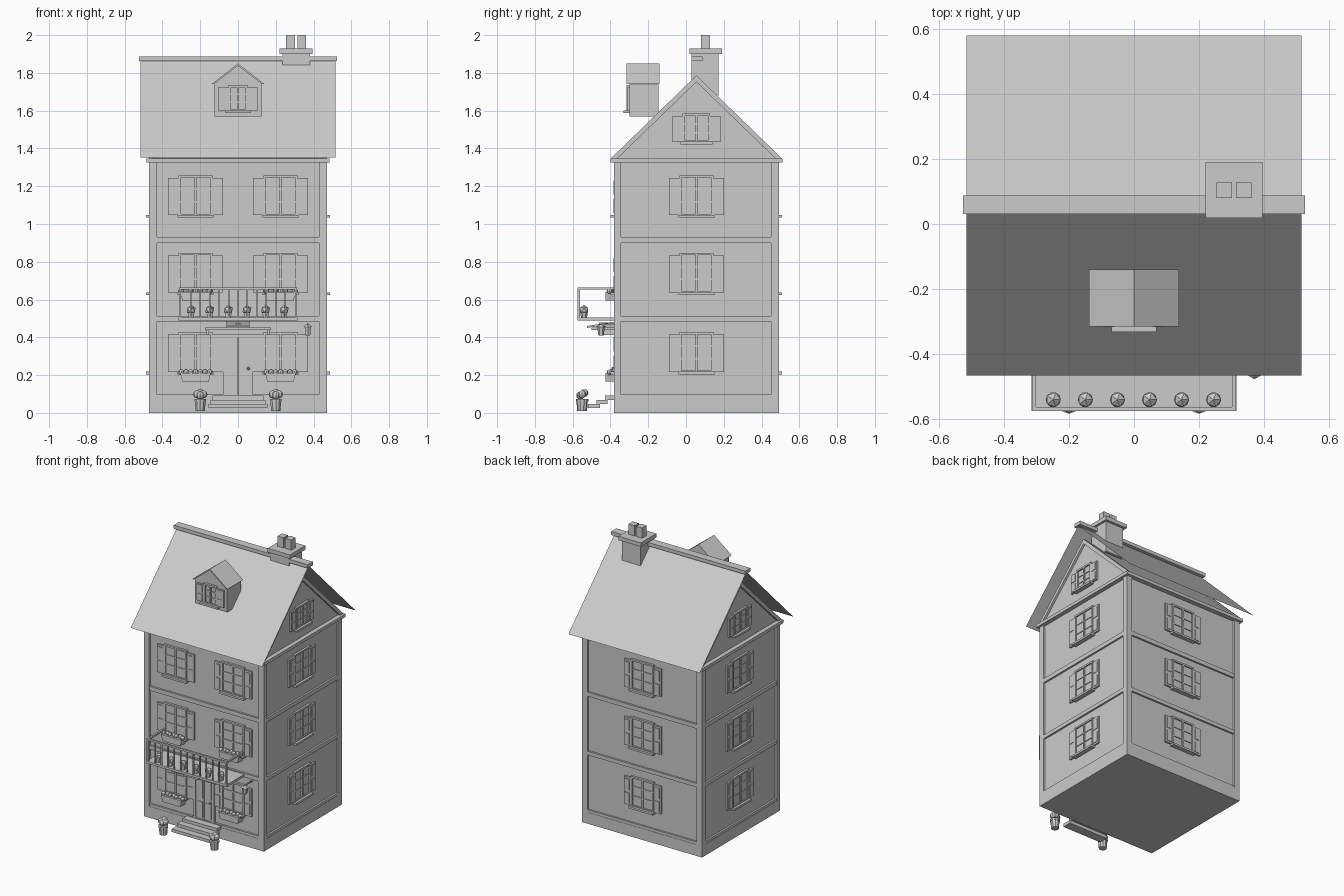
import bpy, bmesh, math
from mathutils import Matrix, Vector

if "Cube" in bpy.data.objects:
    bpy.data.objects.remove(bpy.data.objects["Cube"])

CY = 0.055  # y of the house centre line


def finish(name, bm, matrix=None):
    if matrix:
        bmesh.ops.transform(bm, matrix=matrix, verts=bm.verts)
    me = bpy.data.meshes.new(name)
    bm.to_mesh(me)
    bm.free()
    ob = bpy.data.objects.new(name, me)
    bpy.context.collection.objects.link(ob)
    return ob


def add_box(bm, x0, x1, y0, y1, z0, z1):
    m = Matrix.Translation(((x0 + x1) / 2, (y0 + y1) / 2, (z0 + z1) / 2))
    m = m @ Matrix.Diagonal((x1 - x0, y1 - y0, z1 - z0, 1))
    bmesh.ops.create_cube(bm, size=1, matrix=m)


def boxes(name, items, matrix=None):
    bm = bmesh.new()
    for b in items:
        add_box(bm, *b)
    return finish(name, bm, matrix)


def add_prism(bm, pts, axis, a, b):
    """Extrude a profile along x (points are y,z) or y (points are x,z)."""
    def at(p, t):
        return (t, p[0], p[1]) if axis == 'x' else (p[0], t, p[1])
    f = bm.faces.new([bm.verts.new(at(p, a)) for p in pts])
    r = bmesh.ops.extrude_face_region(bm, geom=[f])
    vs = [v for v in r['geom'] if isinstance(v, bmesh.types.BMVert)]
    bmesh.ops.translate(bm, verts=vs, vec=Vector(at((0, 0), b - a)))
    bmesh.ops.recalc_face_normals(bm, faces=bm.faces)


def prism(name, pts, axis, a, b):
    bm = bmesh.new()
    add_prism(bm, pts, axis, a, b)
    return finish(name, bm)


def add_ball(bm, x, y, z, r):
    bmesh.ops.create_uvsphere(bm, u_segments=8, v_segments=6, radius=r,
                              matrix=Matrix.Translation((x, y, z)))


def add_cone(bm, x, y, z0, z1, r0, r1, n=10):
    bmesh.ops.create_cone(bm, cap_ends=True, segments=n, radius1=r0, radius2=r1, depth=z1 - z0,
                          matrix=Matrix.Translation((x, y, (z0 + z1) / 2)))


def window(name, x, y, z, angle, w=0.29, h=0.21):
    """Shuttered window, bottom centre at x, y, z; local -y faces out."""
    s, c = w / 2, w / 2 - 0.055
    items = [(-c, c, -0.006, 0.004, 0, h)]                                   # glass
    items += [(-c, c, -0.015, 0, a, a + 0.012) for a in (0, h - 0.007)]      # frame rails
    items += [(a - .006, a + .006, -0.014, 0, 0, h) for a in (-c + .006, 0, c - .006)]
    items += [(-c, c, -0.011, 0, h * k - .004, h * k + .004) for k in (.36, .68)]
    for q in (-1, 1):                                                        # shutters
        a, b = sorted((q * c, q * s))
        items.append((a, b, -0.012, 0, 0.005, h - 0.008))
        for k in (.08, .54):
            items.append((a + .01, b - .01, -0.016, 0, h * k, h * (k + .36)))
    items.append((-w * .33, w * .33, -0.032, 0, -0.008, 0.006))              # sill
    boxes(name, items, Matrix.Translation((x, y, z)) @ Matrix.Rotation(angle, 4, 'Z'))


# walls, base and cornice
boxes("walls", [(-.455, .455, -.367, .477, .01, 1.34)])
boxes("plinth", [(-.47, .47, -.382, .492, 0, .08)])
boxes("cornice", [(-.485, .485, -.40, .51, 1.325, 1.347)])

# corner posts and horizontal trim
posts = []
for a, b in ((-.47, -.428), (.428, .47)):
    for c, d in ((-.382, -.345), (.45, .492)):
        posts.append((a, b, c, d, .08, 1.33))
boxes("corner_posts", posts)
boxes("floor_bands", [(-.468, .468, -.38, .49, a, b) for a, b in
                      ((.08, .098), (.485, .512), (.90, .93))])

# attic with raised gable boards
prism("attic", [(-.39, 1.345), (.50, 1.345), (CY, 1.775)], 'x', -.455, .455)
for n, a, b in (("left", -.47, -.45), ("right", .45, .47)):
    bm = bmesh.new()
    for q in (-1, 1):
        add_prism(bm, [(CY + q * .455, 1.345), (CY + q * .42, 1.345),
                       (CY, 1.752), (CY, 1.787)], 'x', a, b)
    finish(n + "_gable_boards", bm)

# thin roof sheets and ridge
bm = bmesh.new()
L = [[bm.verts.new((x, y, z)) for x in (-.515, .515)]
     for y, z in ((-.465, 1.352), (.057, 1.868), (.58, 1.352))]
for a, b in ((0, 1), (1, 2)):
    bm.faces.new((L[a][0], L[a][1], L[b][1], L[b][0]))
finish("roof", bm)
boxes("ridge_cap", [(-.525, .525, .03, .087, 1.863, 1.888)])

# chimney
boxes("chimney", [(.235, .38, .03, .172, 1.68, 1.9), (.22, .395, .018, .19, 1.9, 1.928)])
boxes("chimney_pots", [(a, a + .047, .08, .128, 1.928, 2.0) for a in (.254, .314)])

# dormer
prism("dormer", [(-.125, 1.57), (.125, 1.57), (.125, 1.745), (0, 1.84), (-.125, 1.745)],
      'y', -.30, -.145)
prism("dormer_roof", [(-.138, 1.742), (0, 1.85), (.138, 1.742), (.125, 1.742), (0, 1.838),
                      (-.125, 1.742)], 'y', -.315, -.14)
window("dormer_window", 0, -.30, 1.595, 0, .21, .135)

# windows on all sides
for i, z in enumerate((.212, .632, 1.042)):
    for q in (-1, 1):
        window(f"front_window_{i}_{q}", q * .225, -.367, z, 0)
        window(f"side_window_{i}_{q}", q * .455, CY, z, q * math.pi / 2)
    window(f"back_window_{i}", 0, .477, z, math.pi)
for q in (-1, 1):
    window(f"gable_window_{q}", q * .455, CY, 1.43, q * math.pi / 2, .255, .15)

# door
boxes("door", [(-.065, -.002, -.376, -.36, .085, .40), (.002, .065, -.376, -.36, .085, .40)]
      + [(a, b, -.379, -.36, c, d) for a, b in ((-.055, -.012), (.012, .055))
         for c, d in ((.11, .22), (.25, .38))])
boxes("door_frame", [(-.08, -.065, -.382, -.36, .08, .415), (.065, .08, -.382, -.36, .08, .415),
                     (-.08, .08, -.382, -.36, .40, .418)])
bm = bmesh.new()
add_ball(bm, .055, -.388, .235, .008)
finish("door_knob", bm)

# front steps
boxes("steps", [(-.155 + i * .01, .155 - i * .01, -.52 + i * .046, -.455 + i * .04,
                 .025 + i * .022, .047 + i * .022) for i in range(3)])

# canopy above the door
bm = bmesh.new()
for q in (-1, 1):
    add_prism(bm, [(0, .462), (0, .478), (q * .07, .448), (q * .07, .438)], 'y', -.46, -.37)
    add_box(bm, q * .16 - .006, q * .16 + .006, -.44, -.37, .412, .44)
add_prism(bm, [(-.525, .45), (-.525, .46), (-.37, .484), (-.37, .474)], 'x', -.06, .06)
add_box(bm, -.175, .175, -.50, -.37, .44, .452)
finish("door_canopy", bm)

# lantern
bm = bmesh.new()
add_cone(bm, .37, -.45, .41, .455, .014, .02, 6)
add_cone(bm, .37, -.45, .455, .468, .027, .012, 6)
add_box(bm, .366, .374, -.45, -.36, .466, .474)
finish("lantern", bm)

# balcony
boxes("balcony_floor", [(-.315, .315, -.575, -.37, .488, .505)])
rail = [(-.313, .313, -.575, -.562, .653, .665)]
for q in (-1, 1):
    a, b = sorted((q * .301, q * .313))
    rail += [(a, b, -.575, -.38, .653, .665), (a, b, -.575, -.562, .5, .66)]
for i in range(11):
    x = -.25 + i * .05
    rail.append((x - .004, x + .004, -.573, -.565, .5, .66))
boxes("balcony_railing", rail)
for i in range(6):
    x = -.248 + i * .0985
    bm = bmesh.new()
    add_cone(bm, x, -.54, .505, .535, .016, .02, 6)
    bmesh.ops.create_icosphere(bm, subdivisions=1, radius=.026,
                               matrix=Matrix.Translation((x, -.54, .545)))
    finish(f"balcony_plant_{i}", bm)

# flower boxes under the front windows
for i, z in enumerate((.165, .595)):
    for q in (-1, 1):
        bm = bmesh.new()
        add_prism(bm, [(q * .225 - .07, z), (q * .225 + .07, z), (q * .225 + .08, z + .045),
                       (q * .225 - .08, z + .045)], 'y', -.425, -.37)
        finish(f"flower_box_{i}_{q}", bm)
        bm = bmesh.new()
        for k in range(7):
            add_ball(bm, q * .225 - .075 + k * .025, -.405 + (k % 2) * .01, z + .05, .015)
        finish(f"flowers_{i}_{q}", bm)

# potted plants beside the steps
for q in (-1, 1):
    bm = bmesh.new()
    add_cone(bm, q * .2, -.55, .01, .065, .026, .03)
    add_cone(bm, q * .2, -.55, .06, .073, .033, .033)
    finish(f"pot_{q}", bm)
    bm = bmesh.new()
    for dx, dy, dz in ((-.017, 0, .098), (.017, 0, .098), (0, -.01, .092), (0, .012, .105)):
        add_ball(bm, q * .2 + dx, -.55 + dy, dz, .021)
    finish(f"pot_plant_{q}", bm)
